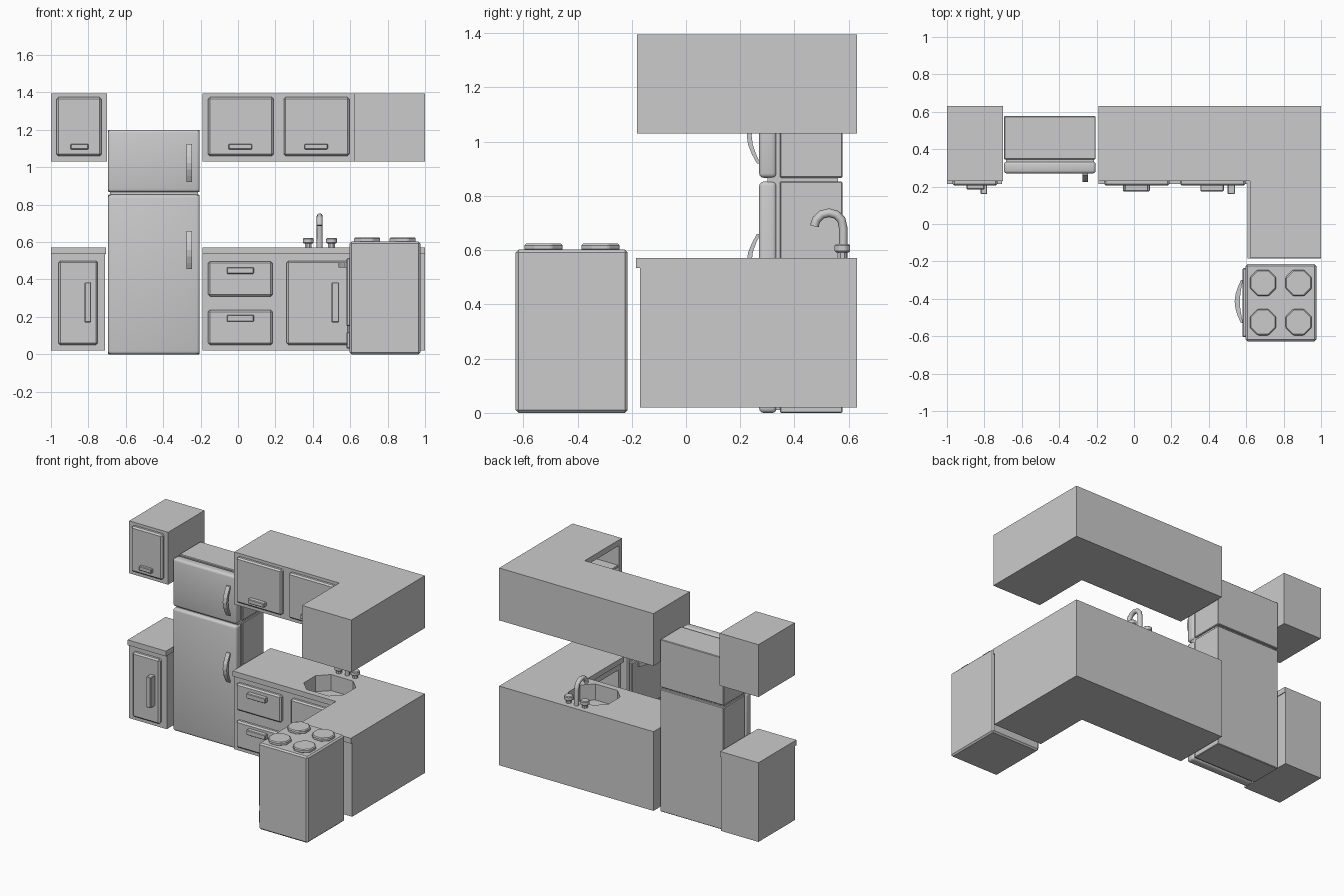
import bpy, bmesh, math
from mathutils import Vector

if "Cube" in bpy.data.objects:
    bpy.data.objects.remove(bpy.data.objects["Cube"])


def activate(ob):
    bpy.ops.object.select_all(action='DESELECT')
    ob.select_set(True)
    bpy.context.view_layer.objects.active = ob


def apply_mod(ob, mod):
    activate(ob)
    bpy.ops.object.modifier_apply(modifier=mod.name)


def prism(name, pts, axis, lo, hi, bevel=0, segments=1):
    """Extrude a 2D outline along an axis from lo to hi."""
    place = {'x': lambda a, b, h: (h, a, b),
             'y': lambda a, b, h: (a, h, b),
             'z': lambda a, b, h: (a, b, h)}[axis]
    bm = bmesh.new()
    face = bm.faces.new([bm.verts.new(place(a, b, lo)) for a, b in pts])
    ext = bmesh.ops.extrude_face_region(bm, geom=[face])
    verts = [g for g in ext['geom'] if isinstance(g, bmesh.types.BMVert)]
    bmesh.ops.translate(bm, verts=verts, vec=Vector(place(0, 0, hi - lo)))
    bmesh.ops.recalc_face_normals(bm, faces=bm.faces)
    me = bpy.data.meshes.new(name)
    bm.to_mesh(me)
    bm.free()
    ob = bpy.data.objects.new(name, me)
    bpy.context.collection.objects.link(ob)
    if bevel:
        mod = ob.modifiers.new("bevel", 'BEVEL')
        mod.width, mod.segments = bevel, segments
        apply_mod(ob, mod)
        if segments > 1:
            bpy.ops.object.shade_smooth_by_angle(angle=math.radians(40))
    return ob


def box(name, x, y, z, bevel=0, segments=1):
    pts = [(x[0], y[0]), (x[1], y[0]), (x[1], y[1]), (x[0], y[1])]
    return prism(name, pts, 'z', z[0], z[1], bevel, segments)


def ngon(cx, cy, r, n=8):
    return [(cx + r * math.cos(math.tau * (i + .5) / n),
             cy + r * math.sin(math.tau * (i + .5) / n)) for i in range(n)]


def cut(ob, cutter):
    mod = ob.modifiers.new("cut", 'BOOLEAN')
    mod.operation, mod.object, mod.solver = 'DIFFERENCE', cutter, 'EXACT'
    apply_mod(ob, mod)


def remove(ob):
    bpy.data.objects.remove(ob, do_unlink=True)


def arch(a0, a1, base, out, thick, n=6):
    """Bowed handle outline as (out, along) pairs."""
    outer, inner = [], []
    for i in range(n + 1):
        t = i / n
        s = math.sin(math.pi * t)
        outer.append((base + (out - base) * (.25 + .75 * s), a0 + (a1 - a0) * t))
        inner.append((base + (out - base) * (.75 * s) * thick, a0 + (a1 - a0) * t))
    return outer + inner[::-1]


def door(name, x, z, hx, hz, out):
    """Raised front panel with a bar handle, facing -y."""
    box(name, x, (.205, .24), (z[0], z[1]), .01)
    box(name + "_handle", hx, (out, .215), hz, .004)


def l_shape(front, inner, end):
    return [(-.19, .63), (-.19, front), (inner, front), (inner, end), (1, end), (1, .63)]


# Left cabinets
box("upper_left_cabinet", (-1, -.70), (.23, .63), (1.03, 1.395))
door("upper_left_door", (-.97, -.73), (1.06, 1.375), (-.895, -.80), (1.095, 1.125), .185)
box("lower_left_cabinet", (-1, -.71), (.23, .63), (.02, .535))
box("left_countertop", (-1, -.705), (.213, .63), (.535, .572))
door("lower_left_door", (-.96, -.75), (.05, .50), (-.82, -.785), (.17, .385), .16)

# Upper corner cabinet with open shelves in the short leg
upper = prism("upper_corner_cabinet", l_shape(.23, .62, -.18), 'z', 1.03, 1.395)
c = box("cutter", (.5, .96), (-.15, .19), (1.06, 1.355))
cut(upper, c)
remove(c)
box("upper_shelf", (.63, .97), (-.16, .20), (1.20, 1.215))
for i, x in enumerate((-.16, .245)):
    door(f"upper_door_{i}", (x, x + .35), (1.06, 1.375),
         (x + .11, x + .235), (1.095, 1.125), .175)

# Lower corner cabinet, countertop and sink basin
lower = prism("lower_corner_cabinet", l_shape(.23, .62, -.17), 'z', .02, .535)
top = prism("corner_countertop", l_shape(.213, .606, -.185), 'z', .535, .572)
c = box("cutter", (.5, .96), (-.14, .19), (.06, .49))
cut(lower, c)
remove(c)
box("lower_shelf", (.63, .97), (-.15, .20), (.29, .305))
x0, x1, y0, y1, k = .28, .59, .255, .525, .07
basin = [(x0 + k, y0), (x1 - k, y0), (x1, y0 + k), (x1, y1 - k),
         (x1 - k, y1), (x0 + k, y1), (x0, y1 - k), (x0, y0 + k)]
c = prism("cutter", basin, 'z', .46, .7)
cut(lower, c)
cut(top, c)
remove(c)
prism("drain", ngon(.435, .39, .03), 'z', .455, .465)
for i, z in enumerate((.05, .31)):
    h = z + (.125 if i == 0 else .12)
    door(f"drawer_{i}", (-.16, .185), (z, z + .187), (-.06, .085), (h, h + .035), .175)
door("sink_door", (.26, .595), (.05, .50), (.50, .54), (.17, .385), .16)

# Faucet and taps
cu = bpy.data.curves.new("faucet", 'CURVE')
cu.dimensions = '3D'
cu.bevel_depth, cu.bevel_resolution, cu.use_fill_caps = .016, 2, True
path = [(.58, .57), (.58, .68)]
path += [(.527 + .053 * math.cos(a), .688 + .05 * math.sin(a))
         for a in [math.pi * i / 6 for i in range(1, 6)]]
path += [(.476, .70), (.474, .688)]
sp = cu.splines.new('POLY')
sp.points.add(len(path) - 1)
for p, (y, z) in zip(sp.points, path):
    p.co = (.437, y, z, 1)
faucet = bpy.data.objects.new("faucet", cu)
bpy.context.collection.objects.link(faucet)
activate(faucet)
bpy.ops.object.convert(target='MESH')
bpy.ops.object.shade_smooth_by_angle(angle=math.radians(50))
for i, x in enumerate((.375, .50)):
    prism(f"tap_stem_{i}", ngon(x, .577, .019), 'z', .57, .595)
    prism(f"tap_knob_{i}", ngon(x, .577, .031), 'z', .592, .622, .005)

# Fridge: cabinet sections, recessed seal and rounded doors
fx = (-.695, -.205)
box("fridge_seal", (-.685, -.215), (.30, .56), (.01, 1.19))
for n, z in (("lower", (0, .853)), ("upper", (.867, 1.20))):
    box(f"fridge_{n}_body", fx, (.346, .577), z, .004)
    box(f"fridge_{n}_door", fx, (.27, .334), z, .016, 3)
for n, z in (("lower", .455), ("upper", .92)):
    prism(f"fridge_{n}_handle", arch(z, z + .205, .274, .224, .85), 'x', -.275, -.245)

# Stove facing -x
box("stove_body", (.597, .975), (-.628, -.215), (0, .602), .01)
box("oven_door", (.58, .61), (-.605, -.235), (.15, .515), .006)
box("oven_drawer", (.58, .61), (-.605, -.235), (.03, .12), .006)
prism("oven_handle", arch(-.53, -.30, .583, .538, .5), 'z', .465, .49)
for i in range(4):
    prism(f"burner_{i}", ngon((.69, .88)[i % 2], (-.315, -.525)[i // 2], .076),
          'z', .598, .624, .006)
